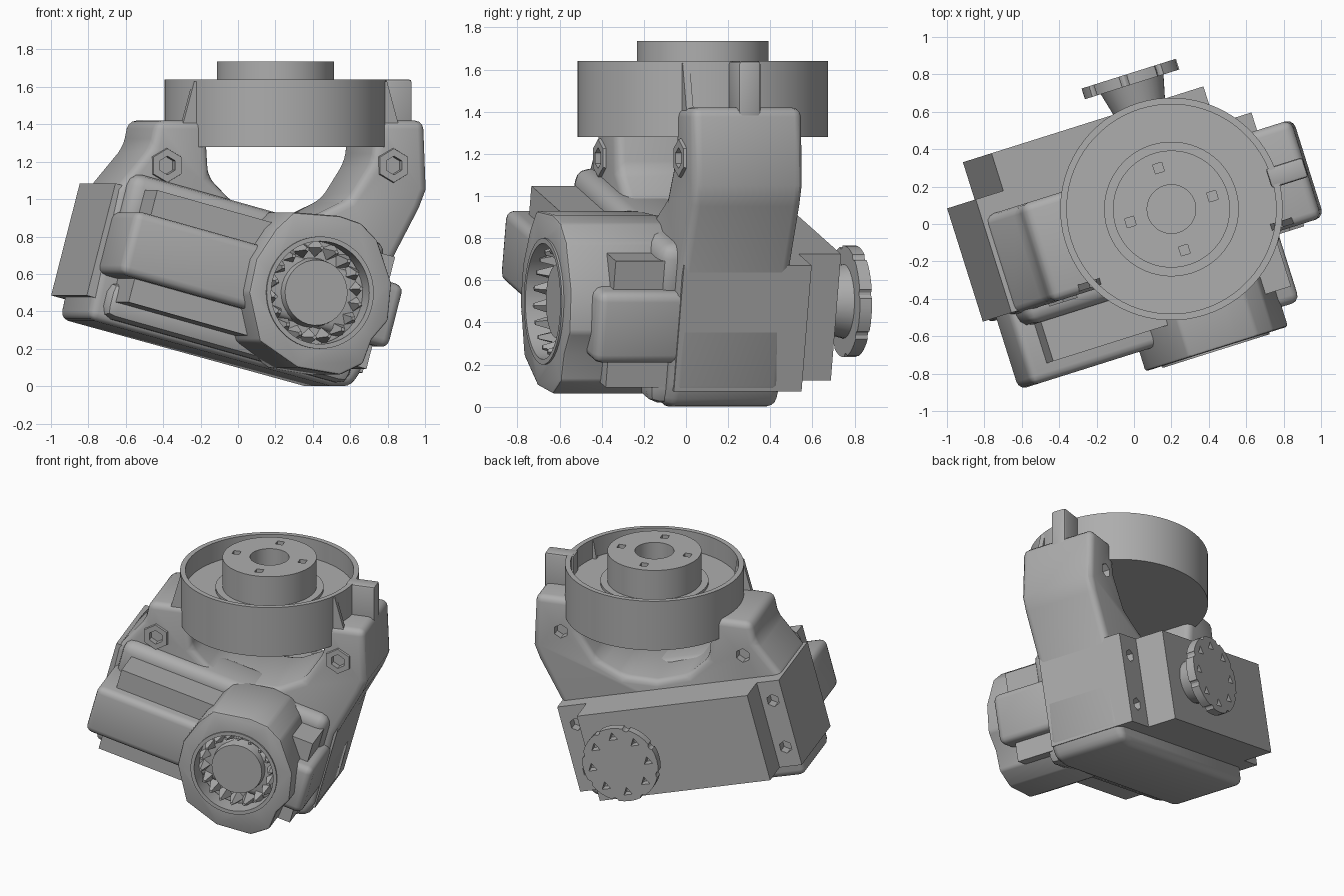
import bpy, bmesh, math
from mathutils import Matrix, Vector

if "Cube" in bpy.data.objects:
    bpy.data.objects.remove(bpy.data.objects["Cube"])

grey = bpy.data.materials.new("satin_grey")
grey.use_nodes = True
grey.diffuse_color = (0.42, 0.42, 0.42, 1)
grey.node_tree.nodes["Principled BSDF"].inputs["Base Color"].default_value = (0.42, 0.42, 0.42, 1)

# Joint frame: yawed about z; the lower body is also tilted about the pivot axis
AXIS_U = 0.215
YAW = Matrix.Rotation(math.radians(17.5), 4, "Z")
TILT = YAW @ Matrix.Translation((AXIS_U, 0, 0.5)) @ Matrix.Rotation(math.radians(15), 4, "Y")
RING = YAW @ Matrix.Translation((AXIS_U, 0.016, 0))
# Turns a z-axis shape so that its +z points to the front (-y)
FORWARD = Matrix.Rotation(math.radians(90), 4, "X")


def finish(name, bm, matrix, bevel=0, segments=2, cutters=(), smooth=30):
    bmesh.ops.recalc_face_normals(bm, faces=bm.faces)
    mesh = bpy.data.meshes.new(name)
    bm.to_mesh(mesh)
    bm.free()
    mesh.materials.append(grey)
    obj = bpy.data.objects.new(name, mesh)
    bpy.context.collection.objects.link(obj)
    obj.matrix_world = matrix
    if bevel:
        mod = obj.modifiers.new("rounding", "BEVEL")
        mod.width, mod.segments, mod.angle_limit = bevel, segments, math.radians(25)
    for cutter in cutters:
        mod = obj.modifiers.new("cut", "BOOLEAN")
        mod.operation, mod.solver, mod.object = "DIFFERENCE", "EXACT", cutter
    # Bake the modifiers, then drop the cutters
    bpy.context.view_layer.update()
    graph = bpy.context.evaluated_depsgraph_get()
    baked = bpy.data.meshes.new_from_object(obj.evaluated_get(graph))
    obj.modifiers.clear()
    obj.data = baked
    for cutter in cutters:
        bpy.data.objects.remove(cutter)
    bpy.ops.object.select_all(action="DESELECT")
    obj.select_set(True)
    bpy.context.view_layer.objects.active = obj
    if smooth:
        bpy.ops.object.shade_smooth_by_angle(angle=math.radians(smooth))
    return obj


def box(name, low, high, matrix, **options):
    bm = bmesh.new()
    low, high = Vector(low), Vector(high)
    size = high - low
    bmesh.ops.create_cube(bm, size=1, matrix=Matrix.Translation((low + high) / 2) @ Matrix.Diagonal((*size, 1)))
    return finish(name, bm, matrix, **options)


def cone(name, sides, r1, r2, z1, z2, matrix, **options):
    bm = bmesh.new()
    bmesh.ops.create_cone(bm, cap_ends=True, segments=sides, radius1=r1, radius2=r2, depth=z2 - z1,
                          matrix=Matrix.Translation((0, 0, (z1 + z2) / 2)))
    return finish(name, bm, matrix, **options)


def prism(name, outline, y1, y2, matrix, **options):
    bm = bmesh.new()
    face = bm.faces.new([bm.verts.new((x, y1, z)) for x, z in outline])
    grown = bmesh.ops.extrude_face_region(bm, geom=[face])["geom"]
    bmesh.ops.translate(bm, vec=(0, y2 - y1, 0), verts=[v for v in grown if isinstance(v, bmesh.types.BMVert)])
    return finish(name, bm, matrix, **options)


def lathe(name, profile, matrix, sides=72, **options):
    bm = bmesh.new()
    verts = [bm.verts.new((r, 0, z)) for r, z in profile]
    edges = [bm.edges.new(pair) for pair in zip(verts, verts[1:])]
    bmesh.ops.spin(bm, geom=verts + edges, axis=(0, 0, 1), cent=(0, 0, 0), angle=math.tau, steps=sides)
    bmesh.ops.remove_doubles(bm, verts=bm.verts, dist=0.0005)
    return finish(name, bm, matrix, **options)


def polar(radius, angle, z=0):
    return Matrix.Translation((radius * math.cos(angle), radius * math.sin(angle), z))


# Top cup with raised hub, bore and four square sockets
sockets = [box("socket_cutter", (-0.025, -0.025, 1.69), (0.025, 0.025, 1.8), RING @ polar(0.23, i * math.pi / 2))
           for i in range(4)]
lathe("ring_cup", [(0, 1.28), (0.595, 1.28), (0.595, 1.64), (0.56, 1.64), (0.56, 1.5), (0.36, 1.5), (0.36, 1.52),
                   (0.313, 1.52), (0.313, 1.735), (0.13, 1.735), (0.13, 1.58), (0, 1.58)], RING, cutters=sockets)

# Fork frame with two arms around an open window, and bolt holes through the arms
BOLTS = [YAW @ Matrix.Translation((u, 0, 1.18)) @ FORWARD for u in (-0.485, 0.785)]
fork = [(-0.92, 0.36), (-0.76, 1.06), (-0.57, 1.28), (-0.54, 1.42), (-0.26, 1.42), (-0.24, 1.12), (-0.1, 0.98),
        (0.12, 0.91), (0.35, 0.91), (0.54, 1.0), (0.67, 1.2), (0.7, 1.42), (0.965, 1.42), (0.98, 1.05), (0.94, 0.95),
        (0.76, 0.62), (0.63, 0.1), (0.56, 0), (0.45, 0)]
prism("fork_frame", fork, -0.27, 0.28, YAW, bevel=0.045, segments=3,
      cutters=[cone("bolt_cutter", 6, 0.05, 0.05, -0.6, 0.6, m) for m in BOLTS])
for m in BOLTS:
    cone("bolt_boss", 6, 0.1, 0.09, 0.24, 0.285, m, smooth=0,
         cutters=[cone("boss_cutter", 6, 0.05, 0.05, 0.2, 0.5, m)])
    cone("bolt_end", 6, 0.05, 0.05, -0.22, 0.24, m, smooth=0)

# Upright rib and thin wedges bracing the ring
box("ring_rib", (0.76, -0.04, 1.3), (0.965, 0.07, 1.64), YAW, bevel=0.015)
for side in (-1, 1):
    wedge = [(AXIS_U + side * r, z) for r, z in ((0.46, 1.38), (0.61, 1.38), (0.54, 1.63), (0.5, 1.63))]
    prism("ring_wedge", wedge, -0.255, -0.22, YAW, smooth=0)

# Rear motor: mounting flange with screw pits, case, neck and horn
pits = [cone("pit_cutter", 6, 0.045, 0.045, -0.5, -0.31, TILT @ Matrix.Translation((a, 0, b)) @ FORWARD)
        for a in (-1.02, 0.4) for b in (-0.17, 0.17)]
box("motor_flange", (-1.1, -0.255, -0.31), (0.5, 0.38, 0.31), TILT, cutters=pits)
box("motor_case", (-0.94, 0.3, -0.31), (0.29, 0.59, 0.31), TILT)
REAR = TILT @ FORWARD
cone("horn_neck", 32, 0.18, 0.14, -0.73, -0.57, REAR)
notches = [cone("notch_cutter", 3, 0.035, 0.035, -0.85, -0.72, REAR @ polar(0.2, i * math.tau / 8))
           for i in range(8)]
notches += [cone("rim_cutter", 12, 0.025, 0.025, -0.85, -0.6, REAR @ polar(0.275, (i + 0.5) * math.tau / 8))
            for i in range(8)]
cone("motor_horn", 40, 0.265, 0.265, -0.775, -0.715, REAR, cutters=notches)

# Front motor housing: rounded sleeve, square ribs above and below, skirts blending into the frame
box("front_sleeve", (-1.07, -0.66, -0.18), (0.49, -0.15, 0.17), TILT, bevel=0.045, segments=3)
for side in (-1, 1):
    low, high = sorted((side * 0.1, side * 0.31))
    box("front_case_rib", (-0.96, -0.57, low), (0.42, -0.2, high), TILT)
box("upper_skirt", (-1.04, -0.35, 0.1), (0.44, 0, 0.39), TILT, bevel=0.07, segments=3)
box("bottom_skirt", (-1.0, -0.35, -0.4), (0.42, 0.2, -0.2), TILT, bevel=0.06)

# Front pivot: faceted boss with a toothed recess
recess = cone("recess_cutter", 48, 0.29, 0.29, 0.63, 0.9, REAR)
boss = [(0.07, 0.93), (0.33, 0.91), (0.45, 0.87), (0.54, 0.78), (0.62, 0.55), (0.6, 0.35), (0.51, 0.25),
        (0.46, 0.12), (0.33, 0.06), (0.09, 0.1), (-0.12, 0.24), (-0.18, 0.5), (-0.14, 0.68), (-0.03, 0.84)]
prism("pivot_boss", boss, -0.77, -0.25, YAW, bevel=0.015, cutters=[recess])
lathe("pivot_lip", [(0.3, 0.76), (0.3, 0.78), (0.275, 0.78), (0.275, 0.65)], REAR)
cone("pivot_hub", 32, 0.19, 0.175, 0.6, 0.71, REAR)
TEETH = 18
for i in range(TEETH):
    angle = i * math.tau / TEETH
    place = REAR @ polar(0.24, angle) @ Matrix.Rotation(angle, 4, "Z")
    cone("pivot_tooth", 4, 0.052, 0.012, 0.62, 0.75, place, smooth=0)
